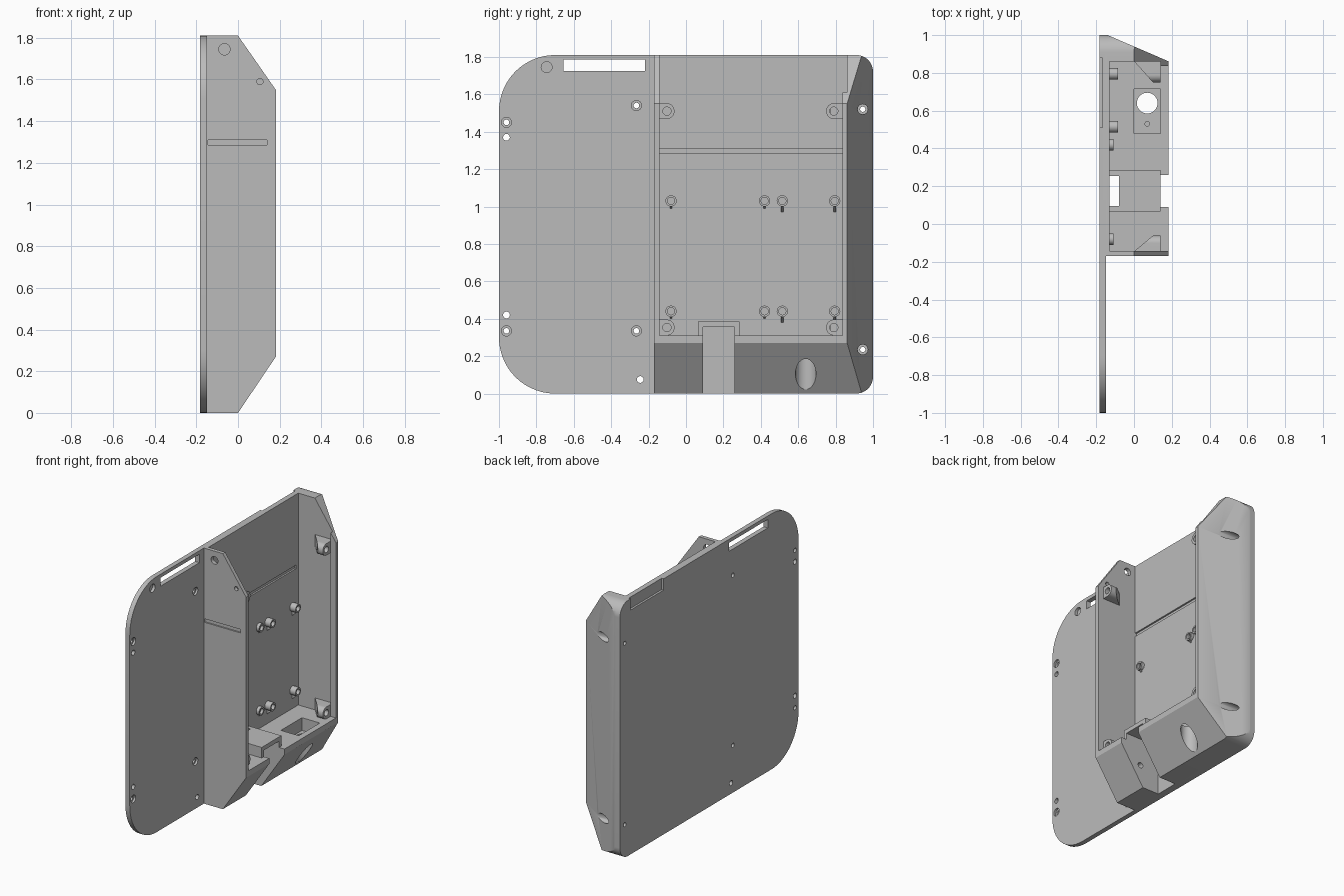
import bpy, bmesh, math
from mathutils import Vector

if "Cube" in bpy.data.objects:
    bpy.data.objects.remove(bpy.data.objects["Cube"], do_unlink=True)

grey = bpy.data.materials.new("light grey plastic")
grey.use_nodes = True
COLOR = (0.5, 0.5, 0.5, 1)
grey.diffuse_color = COLOR
grey.node_tree.nodes["Principled BSDF"].inputs["Base Color"].default_value = COLOR

BACK, FACE, FLOOR, RIM, LIP = -0.182, -0.148, -0.13, 0.182, 0.14
HEIGHT = 1.81


def prism(name, pts, axis, a, b):
    """Extrude a 2D profile along an axis from a to b."""
    place = {"x": lambda p, t: (t, p[0], p[1]),
             "y": lambda p, t: (p[0], t, p[1]),
             "z": lambda p, t: (p[0], p[1], t)}[axis]
    bm = bmesh.new()
    low = [bm.verts.new(place(p, a)) for p in pts]
    high = [bm.verts.new(place(p, b)) for p in pts]
    bm.faces.new(low)
    bm.faces.new(high)
    n = len(pts)
    for i in range(n):
        j = (i + 1) % n
        bm.faces.new((low[i], low[j], high[j], high[i]))
    bmesh.ops.recalc_face_normals(bm, faces=bm.faces)
    mesh = bpy.data.meshes.new(name)
    bm.to_mesh(mesh)
    bm.free()
    mesh.materials.append(grey)
    obj = bpy.data.objects.new(name, mesh)
    bpy.context.collection.objects.link(obj)
    return obj


def box(name, x, y, z):
    return prism(name, [(x[0], y[0]), (x[1], y[0]), (x[1], y[1]), (x[0], y[1])], "z", *z)


def cylinder(name, centre, r, axis, a, b, n=28):
    ring = [(centre[0] + r * math.cos(math.tau * i / n),
             centre[1] + r * math.sin(math.tau * i / n)) for i in range(n)]
    return prism(name, ring, axis, a, b)


def rounded(y0, y1, z0, z1, r0, r1, steps=14):
    """Rectangle with corner radius r0 on the y0 side and r1 on the y1 side."""
    pts = []
    corners = [(y1, z1, -1, -1, r1), (y0, z1, 1, -1, r0),
               (y0, z0, 1, 1, r0), (y1, z0, -1, 1, r1)]
    for k, (y, z, sy, sz, r) in enumerate(corners):
        if r == 0:
            pts.append((y, z))
            continue
        for i in range(steps + 1):
            t = math.pi / 2 * (k + i / steps)
            pts.append((y + sy * r + r * math.cos(t), z + sz * r + r * math.sin(t)))
    return pts


def combine(obj, tool, operation="DIFFERENCE"):
    mod = obj.modifiers.new("cut", "BOOLEAN")
    mod.operation, mod.solver, mod.object = operation, "EXACT", tool
    bpy.context.view_layer.update()
    result = obj.evaluated_get(bpy.context.evaluated_depsgraph_get())
    mesh = bpy.data.meshes.new_from_object(result)
    obj.modifiers.clear()
    obj.data = mesh
    bpy.data.objects.remove(tool, do_unlink=True)


def drill(obj, centre, r, axis, a, b):
    combine(obj, cylinder("drill", centre, r, axis, a, b))


# Mounting plate with a strap slot, a label recess and screw holes
plate = prism("mounting_plate", rounded(-1, 1, 0, HEIGHT, 0.3, 0.09), "x", BACK, FACE)
combine(plate, box("slot", (-1, 1), (-0.655, -0.22), (1.725, 1.785)))
combine(plate, box("recess", (-1, BACK + 0.015), (0.51, 0.88), (1.73, 2)))
drill(plate, (-0.745, 1.745), 0.029, "x", FACE - 0.02, 0)
for c in [(-0.96, 1.45), (-0.96, 0.335), (-0.265, 1.54), (-0.265, 0.335)]:
    drill(plate, c, 0.027, "x", FACE - 0.015, 0)
    drill(plate, c, 0.015, "x", -1, 0)
for c in [(-0.96, 1.37), (-0.96, 0.42), (-0.245, 0.075)]:
    drill(plate, c, 0.018, "x", -1, 0)

# Housing: solid block, sloped on three sides, then hollowed
case = prism("housing", rounded(-0.17, 1, 0, HEIGHT, 0, 0.09), "x", FACE, RIM)
combine(case, prism("slope", [(-0.02, -0.03), (0.202, 0.3), (0.4, 0.3), (0.4, -0.1)], "y", -1, 2))
combine(case, prism("slope", [(-0.02, 1.839), (0.202, 1.521), (0.4, 1.521), (0.4, 2)], "y", -1, 2))
combine(case, prism("slope", [(-0.2, 1.026), (0.202, 0.853), (0.4, 0.853), (0.4, 1.2)], "z", -1, 3))
combine(case, box("cavity", (FLOOR, LIP), (-0.143, 0.86), (0.31, 2)))
combine(case, box("opening", (LIP - 0.01, 1), (-0.143, 0.837), (0.31, 2)))

# Groove around the front wall and across the floor
combine(case, box("groove", (FACE + 0.003, LIP), (-0.3, -0.16), (1.285, 1.31)))
combine(case, box("groove", (FLOOR - 0.012, FLOOR + 0.01), (-0.143, 0.837), (1.285, 1.31)))

# Holes in the front wall and through the sloped back wall
drill(case, (-0.065, 1.745), 0.027, "y", -0.3, 0)
drill(case, (0.105, 1.59), 0.015, "y", -0.3, 0)
for z in (1.52, 0.235):
    drill(case, (0.945, z), 0.027, "x", FLOOR + 0.02, 1)
    for part in (case, plate):
        drill(part, (0.945, z), 0.014, "x", -1, 1)

# Cable channel and connector well in the bottom wall
combine(case, box("channel", (FLOOR, 1), (0.09, 0.26), (-0.2, 0.4)))
drill(case, (0.02, 0.16), 0.02, "y", 0.05, 0.15)
combine(case, box("well", (0, LIP), (0.48, 0.715), (0.22, 0.5)))
drill(case, (0.07, 0.64), 0.055, "z", -1, 1)
drill(case, (0.07, 0.53), 0.012, "z", 0.15, 1)

# Hood over the cable channel, open next to the floor
hood = box("cable_hood", (FLOOR, LIP), (0.065, 0.285), (0.31, 0.385))
combine(hood, box("channel", (-1, 1), (0.09, 0.26), (0.2, 0.355)))
combine(hood, box("inlet", (-1, -0.08), (0.095, 0.255), (0.2, 0.5)))

# Lid screw tabs: sloped underneath and rounded towards the middle
tabs = []
for side, wall, end in (("front", -0.145, -0.062), ("back", 0.862, 0.75)):
    inward = 1 if end > wall else -1
    centre = end - inward * 0.04
    for level, z in (("lower", 0.353), ("upper", 1.51)):
        tab = prism(f"{side}_{level}_tab", [(0, wall), (LIP, wall), (LIP, end), (0.1, end)],
                    "z", z - 0.1, z + 0.1)
        radii = (0, 0.04) if inward > 0 else (0.04, 0)
        outline = rounded(min(wall, end), max(wall, end), z - 0.042, z + 0.042, *radii)
        combine(tab, prism("outline", outline, "x", -1, 1), "INTERSECT")
        drill(tab, (centre, z), 0.022, "x", 0.08, 1)
        tabs.append(tab)

# Board standoffs, each with a small rib below
posts = []
for y, top in ((-0.08, -0.108), (0.42, -0.108), (0.515, -0.085), (0.795, -0.085)):
    for z in (0.44, 1.03):
        post = cylinder("standoff", (y, z), 0.03, "x", FLOOR - 0.005, top)
        drill(post, (y, z), 0.019, "x", FLOOR + 0.002, 1)
        reach = 0.04 if top < -0.1 else 0.06
        rib = prism("standoff_rib", [(FLOOR, z - reach), (FLOOR, z - 0.028),
                                     (top - 0.005, z - 0.028)], "y", y - 0.006, y + 0.006)
        posts += [post, rib]

bpy.ops.object.select_all(action="DESELECT")
for obj in [plate, case, hood] + tabs + posts:
    obj.select_set(True)
bpy.context.view_layer.objects.active = plate
bpy.ops.object.shade_smooth_by_angle(angle=math.radians(30))
